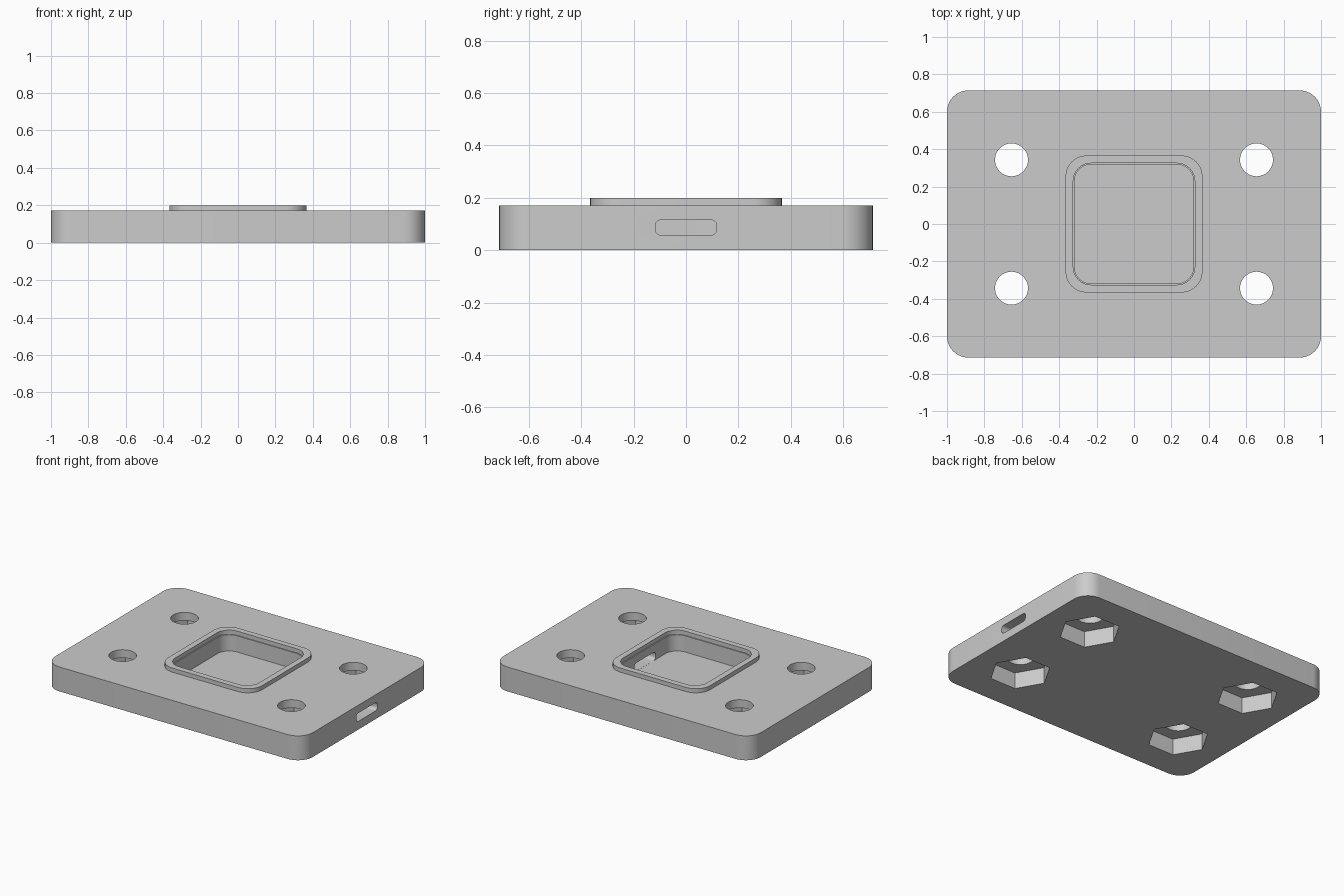
import bpy
import bmesh
from math import cos, sin, pi, radians

cube = bpy.data.objects.get("Cube")
if cube:
    bpy.data.objects.remove(cube, do_unlink=True)

grey = bpy.data.materials.new("plain grey")
grey.use_nodes = True
GREY = (0.6, 0.6, 0.6, 1)
grey.diffuse_color = GREY
grey.node_tree.nodes["Principled BSDF"].inputs["Base Color"].default_value = GREY

HEIGHT = 0.171
TOP = 0.2
FLOOR = 0.057


def rounded_rect(w, h, r, steps=10):
    """Outline of a rounded rectangle with half sizes w and h."""
    pts = []
    for k, (sx, sy) in enumerate(((1, 1), (-1, 1), (-1, -1), (1, -1))):
        for i in range(steps + 1):
            a = pi / 2 * (k + i / steps)
            pts.append((sx * (w - r) + r * cos(a), sy * (h - r) + r * sin(a)))
    return pts


def polygon(n, r):
    return [(r * cos(2 * pi * i / n), r * sin(2 * pi * i / n)) for i in range(n)]


def prism(name, outline, start, end, place=lambda u, v, w: (u, v, w)):
    """Extrude an outline from start to end and map it into space."""
    bm = bmesh.new()
    rings = [[bm.verts.new(place(u, v, w)) for u, v in outline] for w in (start, end)]
    bm.faces.new(rings[0])
    bm.faces.new(rings[1])
    n = len(outline)
    for i in range(n):
        j = (i + 1) % n
        bm.faces.new((rings[0][i], rings[0][j], rings[1][j], rings[1][i]))
    bmesh.ops.recalc_face_normals(bm, faces=bm.faces)
    mesh = bpy.data.meshes.new(name)
    bm.to_mesh(mesh)
    bm.free()
    mesh.materials.append(grey)
    obj = bpy.data.objects.new(name, mesh)
    bpy.context.collection.objects.link(obj)
    return obj


def combine(target, tool, operation):
    """Apply a boolean and discard the tool."""
    mod = target.modifiers.new(tool.name, 'BOOLEAN')
    mod.operation = operation
    mod.solver = 'EXACT'
    mod.object = tool
    bpy.context.view_layer.objects.active = target
    bpy.ops.object.modifier_apply(modifier=mod.name)
    bpy.data.objects.remove(tool, do_unlink=True)


# Plate with the raised rim in the middle
plate = prism("mounting_plate", rounded_rect(1, 0.714, 0.114), 0, HEIGHT)
combine(plate, prism("rim", rounded_rect(0.366, 0.366, 0.112), 0.1, TOP), 'UNION')

# Central pocket, with a narrow ledge at the foot of the rim
combine(plate, prism("pocket", rounded_rect(0.318, 0.318, 0.088), FLOOR, 0.3), 'DIFFERENCE')
combine(plate, prism("recess", rounded_rect(0.325, 0.325, 0.095), HEIGHT, 0.3), 'DIFFERENCE')

# Bolt holes with hexagonal nut pockets on the underside
for sx in (-1, 1):
    for sy in (-1, 1):
        def at_corner(u, v, w):
            return (u + sx * 0.655, v + sy * 0.343, w)
        combine(plate, prism("bolt_hole", polygon(48, 0.088), -0.1, 0.3, at_corner), 'DIFFERENCE')
        combine(plate, prism("nut_pocket", polygon(6, 0.198), -0.1, 0.114, at_corner), 'DIFFERENCE')

# Cable slot from the left side into the pocket
combine(plate, prism("cable_slot", rounded_rect(0.117, 0.029, 0.022, 6), 0.2, 1.1,
                     lambda u, v, w: (w, u, v + 0.0865)), 'DIFFERENCE')

# Smooth shading on the rounded corners and holes only
bpy.ops.object.select_all(action='DESELECT')
plate.select_set(True)
bpy.context.view_layer.objects.active = plate
bpy.ops.object.shade_smooth_by_angle(angle=radians(30))
